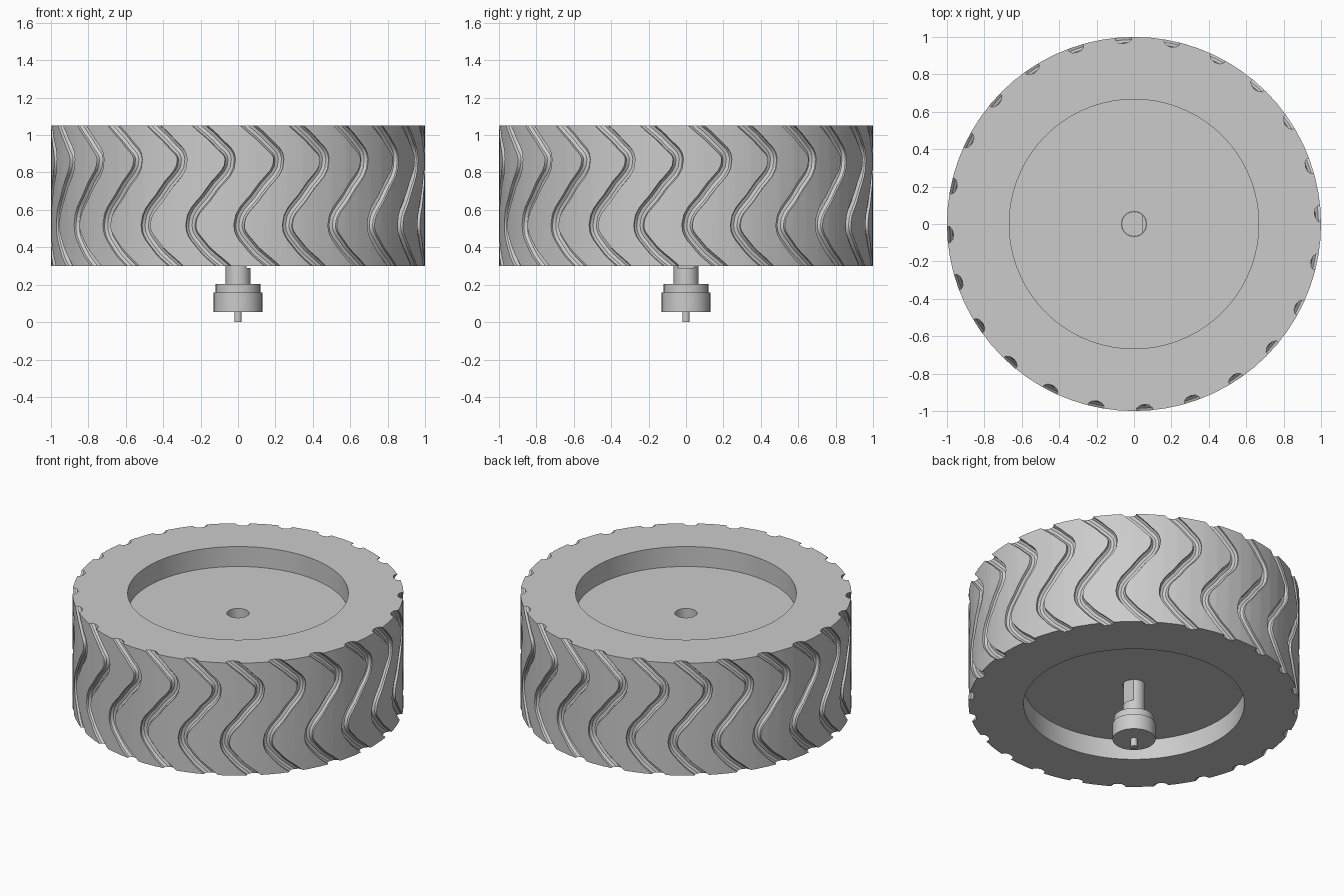
import bpy, bmesh, math

if "Cube" in bpy.data.objects:
    bpy.data.objects.remove(bpy.data.objects["Cube"])

grey = bpy.data.materials.new("plain_grey")
grey.use_nodes = True
grey.diffuse_color = (0.6, 0.6, 0.6, 1)
grey.node_tree.nodes["Principled BSDF"].inputs["Base Color"].default_value = (0.6, 0.6, 0.6, 1)


def activate(ob):
    bpy.ops.object.select_all(action="DESELECT")
    ob.select_set(True)
    bpy.context.view_layer.objects.active = ob


def lathe(name, profile, steps, closed=False, adjust=None):
    """Revolve (radius, height) points about z; open profiles get end caps."""
    bm = bmesh.new()
    rings = []
    for i, (r, z) in enumerate(profile):
        ring = []
        for k in range(steps):
            a = math.tau * k / steps
            co = (r * math.cos(a), r * math.sin(a), z)
            ring.append(bm.verts.new(adjust(i, co) if adjust else co))
        rings.append(ring)
    pairs = list(zip(rings, rings[1:]))
    if closed:
        pairs.append((rings[-1], rings[0]))
    else:
        bm.faces.new(rings[0])
        bm.faces.new(rings[-1])
    for a, b in pairs:
        for k in range(steps):
            n = (k + 1) % steps
            bm.faces.new((a[k], a[n], b[n], b[k]))
    bmesh.ops.recalc_face_normals(bm, faces=bm.faces)
    mesh = bpy.data.meshes.new(name)
    bm.to_mesh(mesh)
    bm.free()
    mesh.materials.append(grey)
    ob = bpy.data.objects.new(name, mesh)
    bpy.context.collection.objects.link(ob)
    return ob


# Wheel: tyre with a recessed disc on both sides and a round axle hole
HOLE, RIM, LOW, HIGH, DEPTH = 0.067, 0.667, 0.30, 1.05, 0.133
wheel = lathe("wheel", [
    (HOLE, HIGH - DEPTH), (RIM, HIGH - DEPTH), (RIM, HIGH), (1, HIGH),
    (1, LOW), (RIM, LOW), (RIM, LOW + DEPTH), (HOLE, LOW + DEPTH)], 72, closed=True)

# Tread cutter: wavy round channels repeated around the tyre
WAVE = [(-0.08, 1.12), (0, 1.05), (0.10, 0.96), (0.165, 0.87), (0.06, 0.70),
        (-0.05, 0.52), (0.01, 0.41), (0.13, 0.30), (0.21, 0.23)]
GROOVES = 24
curve = bpy.data.curves.new("groove_cutter", "CURVE")
curve.dimensions = "3D"
curve.resolution_u = 5
curve.bevel_depth = 0.029
curve.bevel_resolution = 3
curve.use_fill_caps = True
for g in range(GROOVES):
    start = math.radians(3.2) + math.tau * g / GROOVES
    spline = curve.splines.new("BEZIER")
    spline.bezier_points.add(len(WAVE) - 1)
    for p, (turn, z) in zip(spline.bezier_points, WAVE):
        p.co = (0.995 * math.cos(start + turn), 0.995 * math.sin(start + turn), z)
        p.handle_left_type = p.handle_right_type = "AUTO"
cutter = bpy.data.objects.new("groove_cutter", curve)
cutter.hide_render = True
bpy.context.collection.objects.link(cutter)
activate(cutter)
bpy.ops.object.convert(target="MESH")
cutter = bpy.context.object
bm = bmesh.new()
bm.from_mesh(cutter.data)
bmesh.ops.remove_doubles(bm, verts=bm.verts, dist=0.0001)
bmesh.ops.recalc_face_normals(bm, faces=bm.faces)
bm.to_mesh(cutter.data)
bm.free()
cutter.data.materials.clear()
cutter.data.materials.append(grey)

# Cut the tread
cut = wheel.modifiers.new("tread", "BOOLEAN")
cut.operation = "DIFFERENCE"
cut.solver = "EXACT"
cut.object = cutter
activate(wheel)
bpy.ops.object.modifier_apply(modifier=cut.name)
bpy.data.objects.remove(cutter)


# Axle: round below, with a flat on the +x side of its upper part
def flat_side(i, co):
    return (min(co[0], 0.045), co[1], co[2]) if i >= 2 else co


axle = lathe("axle", [(0.066, 0.19), (0.066, 0.29), (0.066, 0.29), (0.066, 0.85)],
             32, adjust=flat_side)

# Motor coupling: collar, body and thin end pin
coupling = lathe("coupling", [
    (0.02, 0), (0.02, 0.055), (0.13, 0.055), (0.13, 0.157),
    (0.12, 0.157), (0.12, 0.205), (0.05, 0.205)], 32)

for ob in (wheel, axle, coupling):
    activate(ob)
    bpy.ops.object.shade_smooth_by_angle(angle=math.radians(30))
